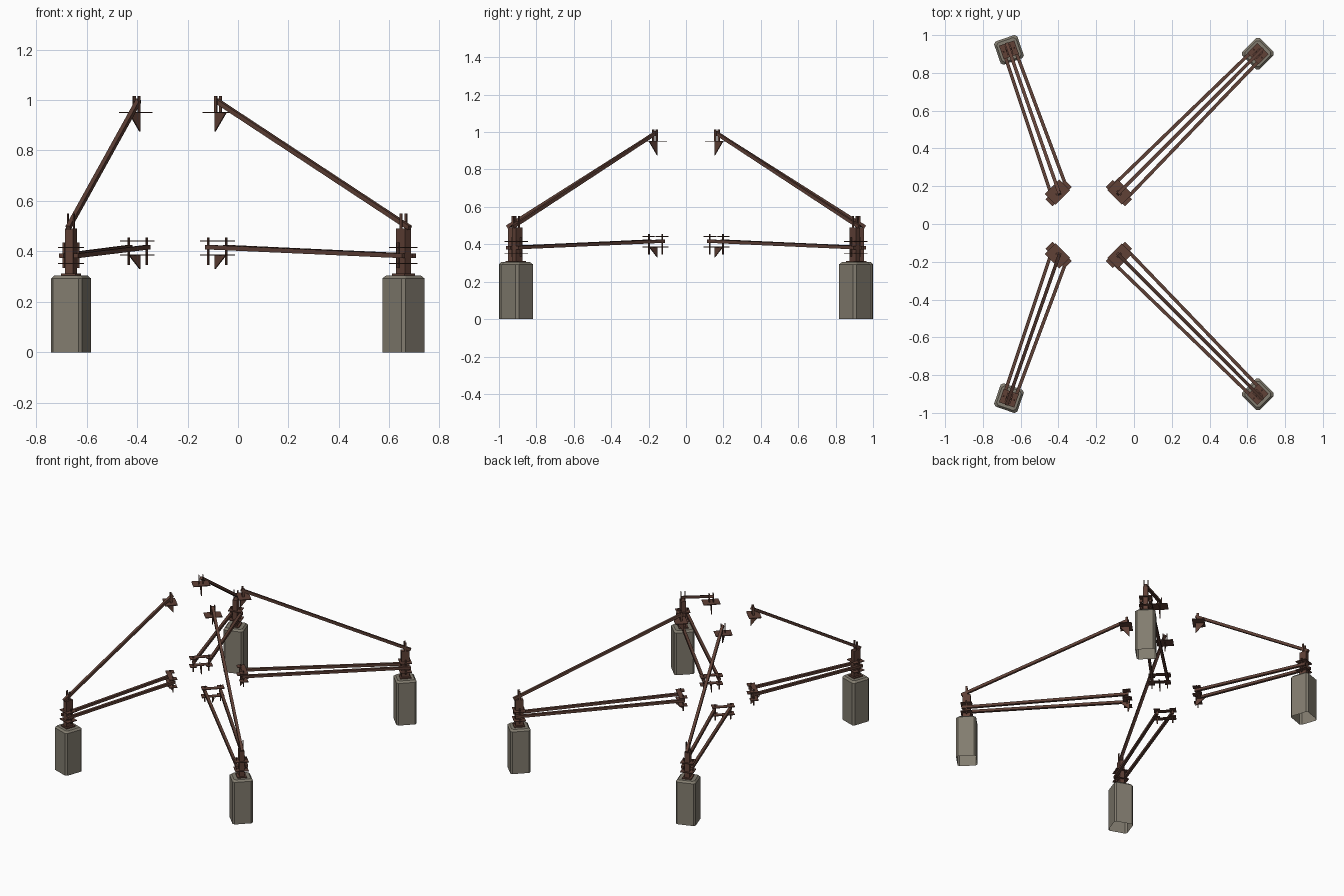
import bpy, bmesh, math
from mathutils import Vector, Matrix

if "Cube" in bpy.data.objects:
    bpy.data.objects.remove(bpy.data.objects["Cube"])


def material(name, rgb):
    m = bpy.data.materials.new(name)
    m.diffuse_color = (*rgb, 1)
    m.use_nodes = True
    m.node_tree.nodes["Principled BSDF"].inputs["Base Color"].default_value = m.diffuse_color
    return m


RUST = material("rusty brown steel", (0.115, 0.052, 0.037))
STONE = material("weathered concrete", (0.225, 0.203, 0.160))


def finish(name, bm, mat, matrix=Matrix()):
    """Turn a bmesh into a flat shaded object."""
    bmesh.ops.transform(bm, matrix=matrix, verts=bm.verts)
    bmesh.ops.recalc_face_normals(bm, faces=bm.faces)
    me = bpy.data.meshes.new(name)
    bm.to_mesh(me)
    bm.free()
    me.materials.append(mat)
    ob = bpy.data.objects.new(name, me)
    bpy.context.collection.objects.link(ob)
    return ob


def add_box(bm, c, s):
    m = Matrix.Translation(c) @ Matrix.Diagonal((*s, 1))
    bmesh.ops.create_cube(bm, size=1, matrix=m)


def boxes(name, items, frame):
    bm = bmesh.new()
    for c, s in items:
        add_box(bm, c, s)
    return finish(name, bm, RUST, frame)


def rod(name, a, b, w=0.018):
    """Square bar from a to b."""
    d = b - a
    bm = bmesh.new()
    add_box(bm, (0, 0, 0), (w, w, d.length))
    q = d.to_track_quat('Z', 'X').to_matrix().to_4x4()
    return finish(name, bm, RUST, Matrix.Translation((a + b) / 2) @ q)


def frame_at(x, y, dx, dy):
    """Local x points outward, local y sideways."""
    return Matrix.Translation((x, y, 0)) @ Matrix.Rotation(math.atan2(dy, dx), 4, 'Z')


def footing(name, frame):
    # octagonal block, chamfered top, open underside
    h, c = 0.065, 0.012
    rings = []
    bm = bmesh.new()
    for z, inset in ((0, 0), (0.293, 0), (0.305, 0.011)):
        a = h - inset
        b = a - c
        pts = [(a, -b), (a, b), (b, a), (-b, a), (-a, b), (-a, -b), (-b, -a), (b, -a)]
        rings.append([bm.verts.new((x, y, z)) for x, y in pts])
    for lo, hi in zip(rings, rings[1:]):
        for i in range(8):
            j = (i + 1) % 8
            bm.faces.new((lo[i], lo[j], hi[j], hi[i]))
    bm.faces.new(rings[-1])
    finish(name, bm, STONE, frame)


def fin(name, z, drop, frame):
    # triangular gusset hanging under a plate, point on the inner side
    bm = bmesh.new()
    vs = [bm.verts.new(p) for p in ((-0.012, -0.003, z), (0.05, -0.003, z), (-0.012, -0.003, z - drop))]
    f = bm.faces.new(vs)
    r = bmesh.ops.extrude_face_region(bm, geom=[f])
    bmesh.ops.translate(bm, vec=(0, 0.006, 0),
                        verts=[v for v in r['geom'] if isinstance(v, bmesh.types.BMVert)])
    finish(name, bm, RUST, frame)


for side, bx, by, ix, iy, sx in (("left", -0.662, 0.922, -0.398, 0.162, -1),
                                 ("right", 0.656, 0.902, -0.082, 0.162, 1)):
    for end, sy in (("front", -1), ("back", 1)):
        tag = f"{end}_{side}_"
        out = frame_at(bx, by * sy, bx - ix, (by - iy) * sy)
        inn = frame_at(ix, iy * sy, sx, sy)
        footing(tag + "footing", out)

        # post with base plate, side plates, pins and top lugs
        boxes(tag + "anchor_post", [((0, 0, 0.396), (0.05, 0.032, 0.188)),
                                    ((0, 0, 0.308), (0.07, 0.06, 0.008))], out)
        boxes(tag + "anchor_plates", [((0, 0, z), (0.075, 0.085, 0.005))
                                      for z in (0.352, 0.415)], out)
        boxes(tag + "anchor_pins", [((0.0, y, 0.385), (0.008, 0.008, 0.1))
                                    for y in (-0.03, 0.03)], out)
        boxes(tag + "post_lugs", [((0, y, 0.51), (0.012, 0.005, 0.08))
                                  for y in (-0.013, 0.013)], out)

        # upper gusset plate with lugs and fin
        boxes(tag + "upper_plate", [((0.01, 0, 0.951), (0.08, 0.108, 0.005))], inn)
        boxes(tag + "upper_lugs", [((0.005, y, 0.983), (0.014, 0.005, 0.064))
                                   for y in (-0.013, 0.013)], inn)
        fin(tag + "upper_fin", 0.95, 0.075, inn)

        # lower paired plates with end pads, pins and fin
        items = []
        for z in (0.386, 0.441):
            items.append(((0.012, 0, z), (0.032, 0.11, 0.004)))
            items += [((0.002, y, z), (0.052, 0.04, 0.005)) for y in (-0.052, 0.052)]
        boxes(tag + "lower_plates", items, inn)
        boxes(tag + "lower_pins", [((0, y, 0.4), (0.007, 0.007, 0.11))
                                   for y in (-0.05, 0.05)], inn)
        fin(tag + "lower_fin", 0.386, 0.056, inn)

        # stay rods: one rising, two nearly level
        rod(tag + "upper_stay", out @ Vector((0.035, 0, 0.493)), inn @ Vector((-0.006, 0, 0.998)))
        for n, s in (("a", -1), ("b", 1)):
            a = out @ Vector((0.03, 0.03 * s, 0.382))
            b = inn @ Vector((-0.01, 0.05 * s, 0.417))
            rod(tag + "lower_stay_" + n, a, b)
